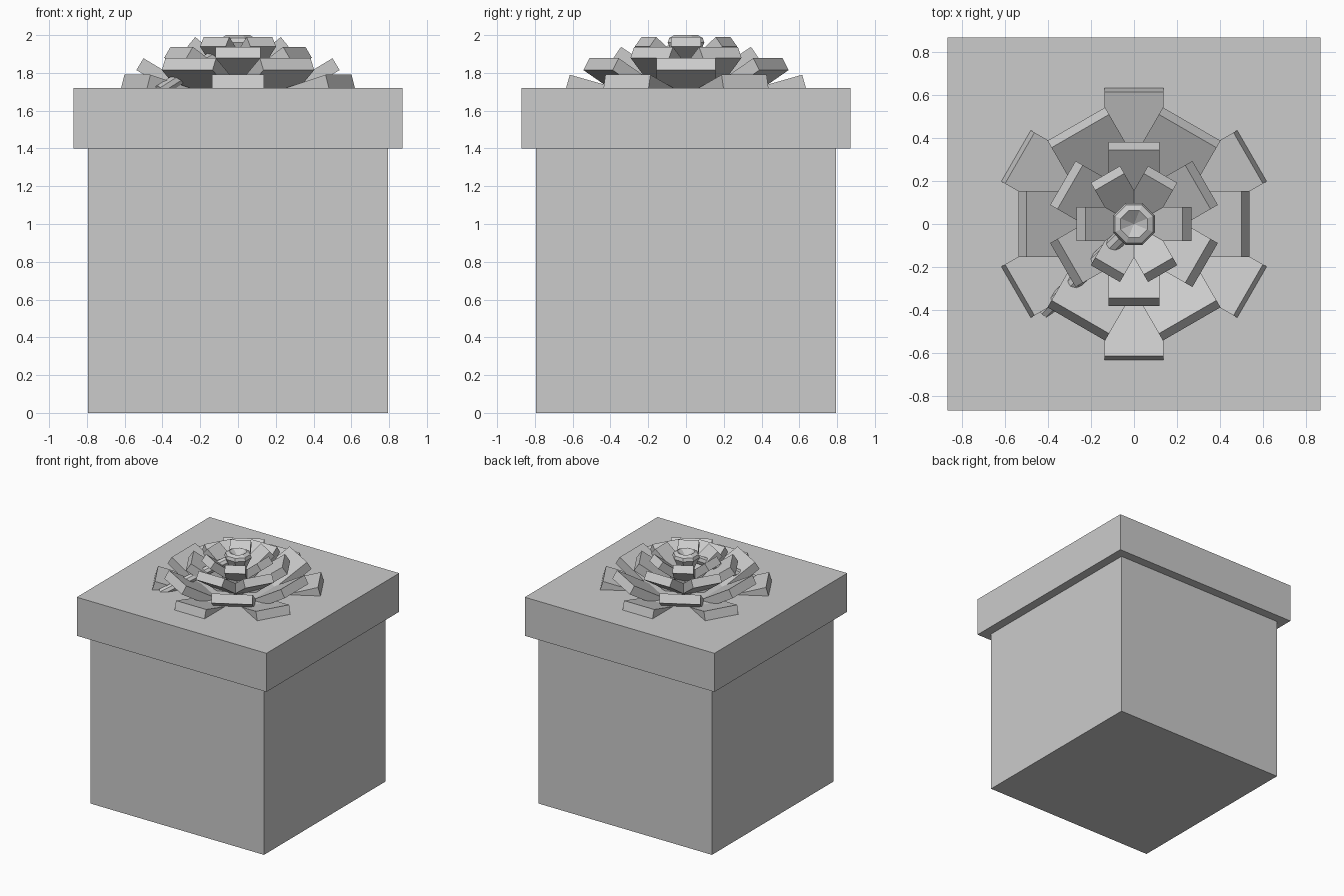
import bpy, bmesh
from math import sin, cos, pi, radians
from mathutils import Matrix, Vector

if "Cube" in bpy.data.objects:
    bpy.data.objects.remove(bpy.data.objects["Cube"])


def make_object(name, bm):
    bmesh.ops.recalc_face_normals(bm, faces=bm.faces)
    mesh = bpy.data.meshes.new(name)
    bm.to_mesh(mesh)
    bm.free()
    obj = bpy.data.objects.new(name, mesh)
    bpy.context.collection.objects.link(obj)
    return obj


def box(name, half, z0, z1):
    bm = bmesh.new()
    bmesh.ops.create_cube(bm, size=1, matrix=Matrix.Translation((0, 0, (z0 + z1) / 2))
                          @ Matrix.Diagonal((2 * half, 2 * half, z1 - z0, 1)))
    return make_object(name, bm)


def petal_ring(name, start, radius, z, width, thick, tilt, length):
    # Six tilted ribbon blocks; (radius, z) is the lower outer edge
    bm = bmesh.new()
    block = (Matrix.Translation((radius, 0, z)) @ Matrix.Rotation(-radians(tilt), 4, 'Y')
             @ Matrix.Translation((-length / 2, 0, thick / 2))
             @ Matrix.Diagonal((length, width, thick, 1)))
    for i in range(6):
        turn = Matrix.Rotation(radians(start + 60 * i), 4, 'Z')
        bmesh.ops.create_cube(bm, size=1, matrix=turn @ block)
    return make_object(name, bm)


# Box and lid
box("gift_box", 0.795, 0, 1.40)
box("lid", 0.87, 1.40, 1.72)

# Bow layers, lowest to highest
petal_ring("bow_layer_1", 30, 0.635, 1.72, 0.275, 0.073, 16, 0.45)
petal_ring("bow_layer_2", 0, 0.538, 1.815, 0.31, 0.073, 31, 0.45)
petal_ring("bow_layer_3", 30, 0.383, 1.88, 0.237, 0.07, 34, 0.36)
petal_ring("bow_layer_4", 0, 0.267, 1.94, 0.157, 0.064, 39, 0.28)

# Octagonal dished knot
bm = bmesh.new()
profile = [(0.06, 1.86), (0.105, 1.96), (0.096, 1.985), (0.067, 2.0)]
rings = [[bm.verts.new((r * cos(pi / 4 * i + pi / 8), r * sin(pi / 4 * i + pi / 8), z))
          for i in range(8)] for r, z in profile]
for a, b in zip(rings, rings[1:]):
    for i in range(8):
        bm.faces.new((a[i], a[(i + 1) % 8], b[(i + 1) % 8], b[i]))
dip = bm.verts.new((0, 0, 1.95))
for i in range(8):
    bm.faces.new((rings[-1][i], rings[-1][(i + 1) % 8], dip))
bm.faces.new(rings[0])
make_object("bow_knot", bm)

# Slim cord running out under the petals
bm = bmesh.new()
start, end = Vector((-0.42, -0.41, 1.70)), Vector((-0.06, -0.06, 1.93))
axis = end - start
bmesh.ops.create_cone(bm, cap_ends=True, segments=8, radius1=0.035, radius2=0.035,
                      depth=axis.length,
                      matrix=Matrix.Translation((start + end) / 2)
                      @ axis.to_track_quat('Z', 'Y').to_matrix().to_4x4())
make_object("bow_cord", bm)
